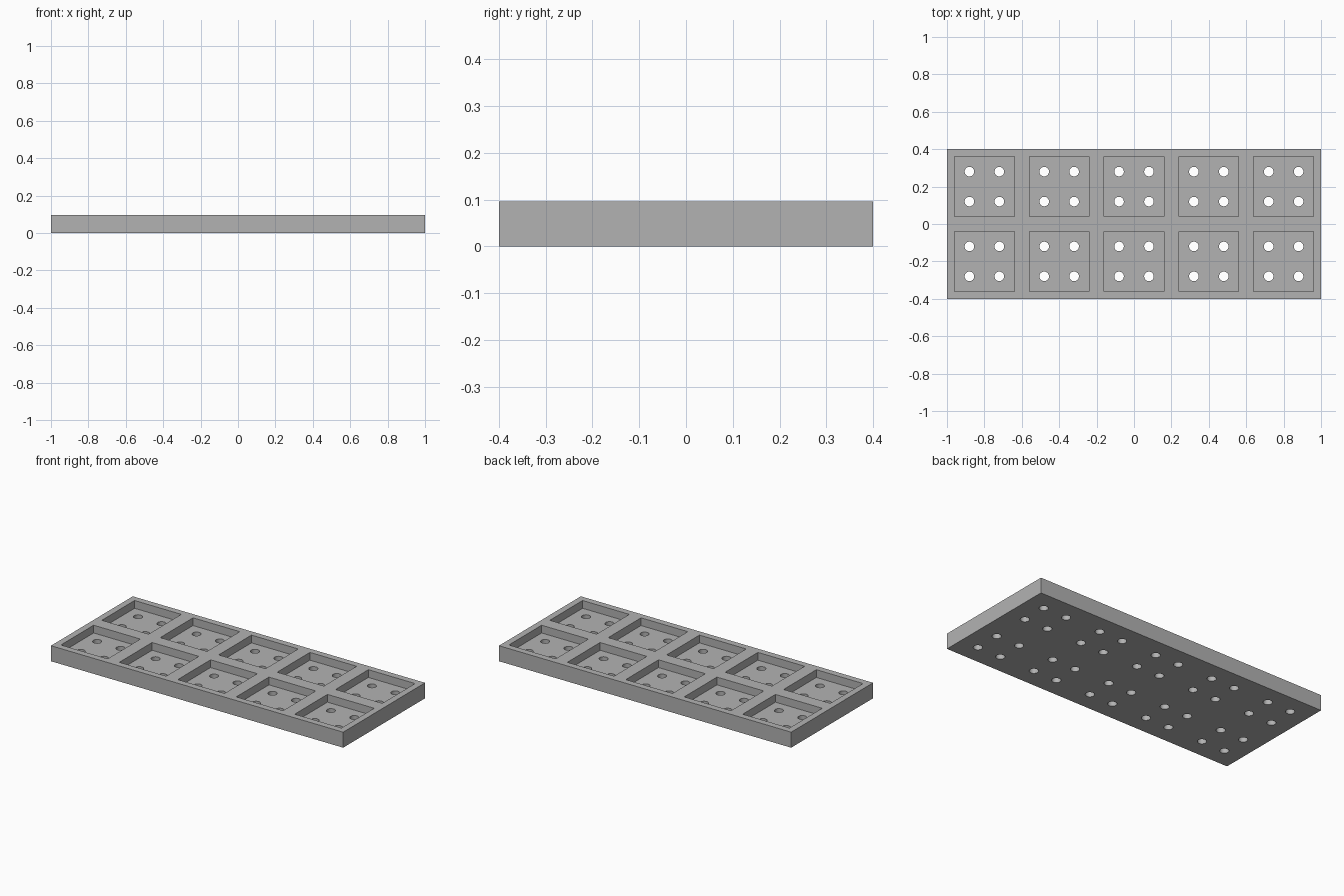
import bpy
import bmesh
from mathutils import Matrix, Vector

cube = bpy.data.objects.get("Cube")
if cube:
    bpy.data.objects.remove(cube, do_unlink=True)

WIDTH, DEPTH, HEIGHT = 2.0, 0.8, 0.096
PITCH = 0.4
POCKET, FLOOR = 0.32, 0.048
HOLE_OFFSET, HOLE_RADIUS = 0.08, 0.0256

grey = bpy.data.materials.new("plain grey")
grey.use_nodes = True
colour = (0.448, 0.448, 0.448, 1)
grey.diffuse_color = colour
grey.node_tree.nodes["Principled BSDF"].inputs["Base Color"].default_value = colour


def add_box(bm, centre, size):
    matrix = Matrix.Translation(centre) @ Matrix.Diagonal((*size, 1))
    bmesh.ops.create_cube(bm, size=1, matrix=matrix)


def make_object(name, bm):
    mesh = bpy.data.meshes.new(name)
    bm.to_mesh(mesh)
    bm.free()
    mesh.materials.append(grey)
    obj = bpy.data.objects.new(name, mesh)
    bpy.context.collection.objects.link(obj)
    return obj


def cut(target, cutter):
    cutter.hide_render = True
    modifier = target.modifiers.new(cutter.name, 'BOOLEAN')
    modifier.operation = 'DIFFERENCE'
    modifier.solver = 'EXACT'
    modifier.object = cutter
    bpy.context.view_layer.objects.active = target
    bpy.ops.object.modifier_apply(modifier=modifier.name)
    bpy.data.objects.remove(cutter, do_unlink=True)


# Solid tray slab
bm = bmesh.new()
add_box(bm, (0, 0, HEIGHT / 2), (WIDTH, DEPTH, HEIGHT))
tray = make_object("pocket_tray", bm)

# Two rows of five square pockets, each with four through holes
pockets, holes = bmesh.new(), bmesh.new()
for column in range(-2, 3):
    for row in (-0.5, 0.5):
        x, y = column * PITCH, row * PITCH
        add_box(pockets, (x, y, FLOOR + HEIGHT / 2), (POCKET, POCKET, HEIGHT))
        for sx in (-1, 1):
            for sy in (-1, 1):
                spot = Vector((x + sx * HOLE_OFFSET, y + sy * HOLE_OFFSET, FLOOR / 2))
                bmesh.ops.create_cone(
                    holes, cap_ends=True, segments=32, radius1=HOLE_RADIUS,
                    radius2=HOLE_RADIUS, depth=FLOOR * 1.5,
                    matrix=Matrix.Translation(spot))

cut(tray, make_object("pocket_cutter", pockets))
cut(tray, make_object("hole_cutter", holes))

# Round hole walls, crisp edges
bpy.ops.object.select_all(action='DESELECT')
tray.select_set(True)
bpy.context.view_layer.objects.active = tray
bpy.ops.object.shade_smooth_by_angle()
